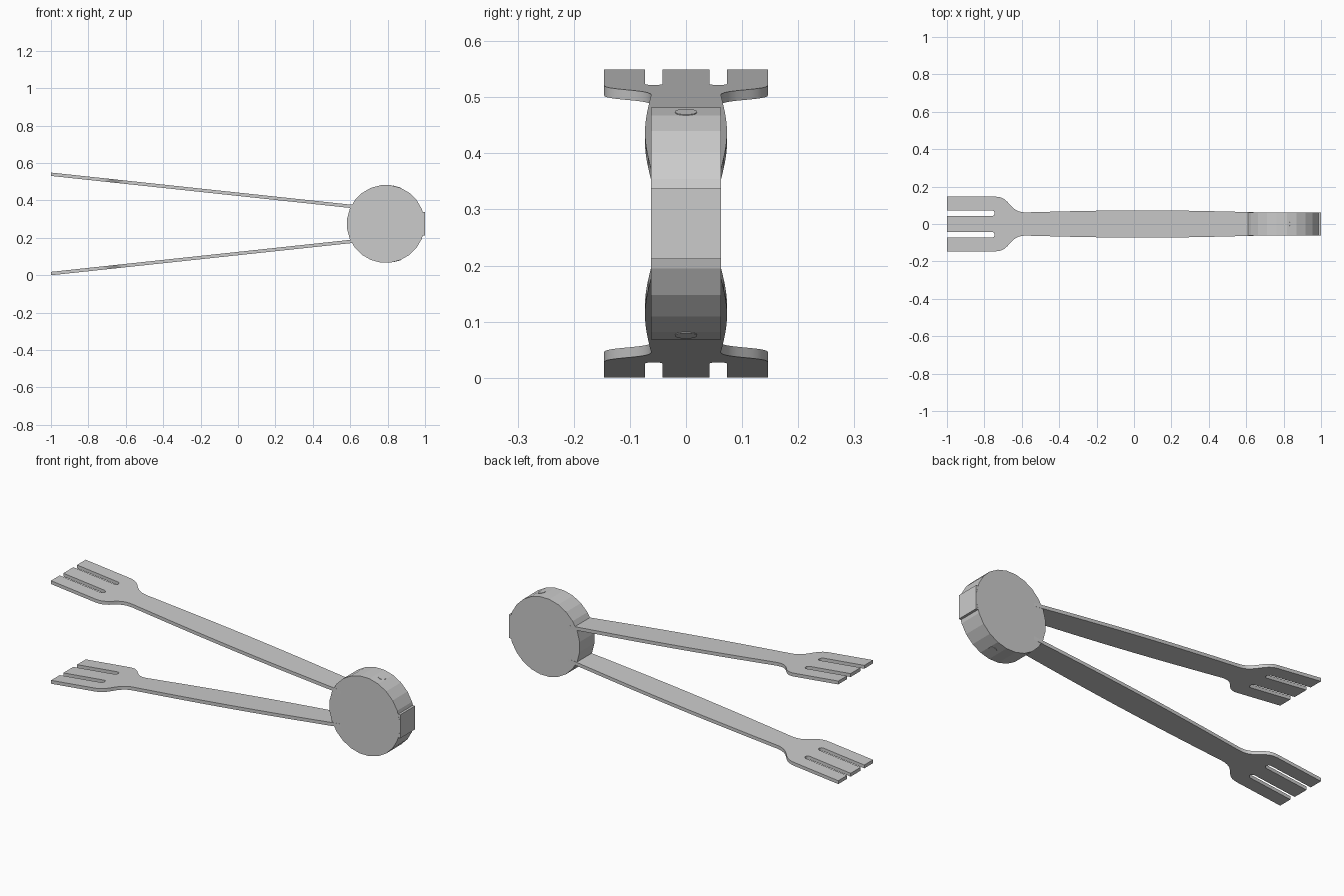
import bpy, bmesh, math
from mathutils import Vector
from mathutils.geometry import interpolate_bezier

if "Cube" in bpy.data.objects:
    bpy.data.objects.remove(bpy.data.objects["Cube"])

MID_Z = 0.2745
HALF_Y = 0.0625


def add_object(name, bm):
    bmesh.ops.recalc_face_normals(bm, faces=bm.faces[:])
    mesh = bpy.data.meshes.new(name)
    bm.to_mesh(mesh)
    bm.free()
    obj = bpy.data.objects.new(name, mesh)
    bpy.context.collection.objects.link(obj)
    return obj


# Half outline of a fork-ended arm, seen from above
def arm_half_outline():
    pts = [(-1, 0.042)]
    for i in range(9):  # rounded slot end
        a = -math.pi / 2 + math.pi * i / 8
        pts.append((-0.7605 + 0.0155 * math.cos(a), 0.0575 + 0.0155 * math.sin(a)))
    pts += [(-1, 0.073), (-1, 0.146)]
    shoulder = interpolate_bezier(Vector((-0.74, 0.146, 0)), Vector((-0.66, 0.146, 0)),
                                  Vector((-0.67, 0.062, 0)), Vector((-0.58, 0.062, 0)), 14)
    pts += [(p.x, p.y) for p in shoulder]
    for i in range(1, 13):  # gently bulging handle
        t = i / 12
        pts.append((-0.58 + 1.25 * t, 0.062 + 0.011 * math.sin(math.pi * t)))
    return pts


def make_arm(name, side):
    half = arm_half_outline()
    outline = half + [(x, -y) for x, y in reversed(half)]
    bm = bmesh.new()
    rings = []
    for lift in (0.0, 0.018):
        rings.append([bm.verts.new((x, y, MID_Z + side * (MID_Z - lift - 0.107 * (x + 1))))
                      for x, y in outline])
    bm.faces.new(rings[0])
    bm.faces.new(rings[1])
    n = len(outline)
    for i in range(n):
        j = (i + 1) % n
        bm.faces.new((rings[0][i], rings[0][j], rings[1][j], rings[1][i]))
    obj = add_object(name, bm)
    bpy.ops.object.select_all(action='DESELECT')
    obj.select_set(True)
    bpy.context.view_layer.objects.active = obj
    bpy.ops.object.shade_smooth_by_angle(angle=math.radians(30))


make_arm("upper_arm", 1)
make_arm("lower_arm", -1)

# Round faceted spring housing
bpy.ops.mesh.primitive_cylinder_add(vertices=24, radius=0.2085, depth=2 * HALF_Y,
                                    location=(0.79, 0, MID_Z),
                                    rotation=(math.pi / 2, math.radians(7.5), 0))
hub = bpy.context.object
hub.name = "spring_housing"

# Flat band showing at the back of the housing
bpy.ops.mesh.primitive_cube_add(size=1, location=(0.96, 0, MID_Z))
band = bpy.context.object
band.name = "back_band"
band.dimensions = (0.08, 2 * HALF_Y - 0.001, 0.125)

# Small pins just breaking the housing surface
for side, label in ((1, "upper"), (-1, "lower")):
    bpy.ops.mesh.primitive_cylinder_add(vertices=16, radius=0.02, depth=0.02,
                                        location=(0.847, 0, MID_Z + side * 0.19),
                                        rotation=(0, side * math.radians(15), 0))
    bpy.context.object.name = label + "_pin"
